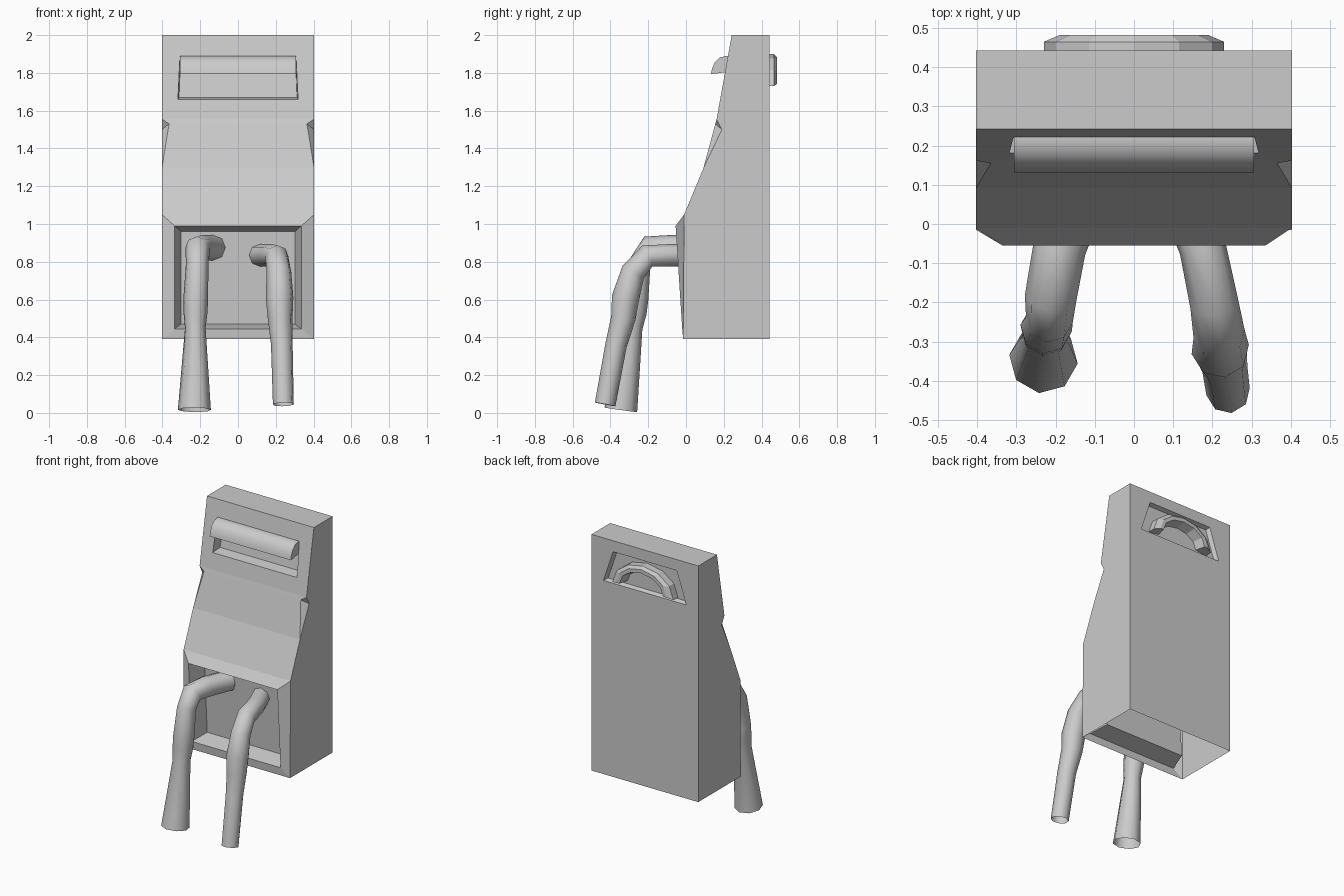
import bpy, bmesh, math
from mathutils import Vector

if "Cube" in bpy.data.objects:
    bpy.data.objects.remove(bpy.data.objects["Cube"])


def finish(bm, name, smooth=None):
    bmesh.ops.remove_doubles(bm, verts=bm.verts, dist=0.0005)
    bmesh.ops.recalc_face_normals(bm, faces=bm.faces)
    me = bpy.data.meshes.new(name)
    bm.to_mesh(me)
    bm.free()
    ob = bpy.data.objects.new(name, me)
    bpy.context.collection.objects.link(ob)
    if smooth:
        bpy.ops.object.select_all(action='DESELECT')
        ob.select_set(True)
        bpy.context.view_layer.objects.active = ob
        bpy.ops.object.shade_smooth_by_angle(angle=math.radians(smooth))
    return ob


def face(bm, pts):
    bm.faces.new([bm.verts.new(p) for p in pts])


def bridge(bm, loops, closed=True):
    """Quads between consecutive loops of equal length."""
    for a, b in zip(loops, loops[1:]):
        n = len(a)
        for i in range(n if closed else n - 1):
            j = (i + 1) % n
            face(bm, [a[i], a[j], b[j], b[i]])


def quad(top, bottom):
    """Mirrored four-corner loop from a right-hand top and bottom point."""
    m = lambda p: (-p[0], p[1], p[2])
    return [m(top), top, bottom, m(bottom)]


# Cabinet body: front panels, framed recess, back panel; open underneath
bm = bmesh.new()
F, A, B = (.403, .242, 2.0), (.403, .162, 1.555), (.365, .155, 1.53)
C, D, E = (.403, .092, 1.295), (.403, .19, 1.50), (.403, -.01, 1.05)
H, T, U = (.403, -.015, .39), (.403, .443, 2.0), (.403, .443, .39)
for a, b in ((A, B), (B, C), (C, E), (F, T)):
    face(bm, quad(a, b))
for s in (1, -1):
    for poly in ((F, A, D, C, E, H, U, T), (A, B, D), (B, C, D)):
        face(bm, [(s * x, y, z) for x, y, z in poly])


def slope(z):
    return F[1] - (2.0 - z) * (F[1] - A[1]) / (2.0 - A[2])


# upper slot, lower opening and rear trapezoid pocket
for loops in (
    [quad(F, A),
     quad((.308, slope(1.875), 1.875), (.318, slope(1.66), 1.66)),
     quad((.305, slope(1.875) + .07, 1.87), (.312, slope(1.67) + .07, 1.67))],
    [quad(E, H),
     quad((.335, -.055, .99), (.335, -.02, .445)),
     quad((.302, .07, .96), (.302, .10, .47))],
    [quad(T, U),
     quad((.24, .443, 1.925), (.312, .443, 1.71)),
     quad((.23, .415, 1.915), (.297, .415, 1.72))],
):
    bridge(bm, loops)
    face(bm, loops[-1])
finish(bm, "cabinet_body")

# Rounded hood over the slot
bm = bmesh.new()
prof = [(.25, 1.885), (.215, 1.89), (.18, 1.882), (.152, 1.855),
        (.137, 1.82), (.132, 1.793), (.205, 1.803), (.25, 1.803)]
ends = [[(s * .306, y, z) for y, z in prof] for s in (-1, 1)]
bridge(bm, ends)
for e in ends:
    face(bm, e)
finish(bm, "slot_hood", 35)

# Arched carrying handle on the back
bm = bmesh.new()
sections = []
for i in range(7):
    c, s = math.cos(math.pi * i / 6), math.sin(math.pi * i / 6)
    sections.append([(.23 * c, .415, 1.73 + .17 * s),
                     (.23 * c, .465, 1.73 + .17 * s),
                     (.19 * c, .482, 1.742 + .14 * s),
                     (.165 * c, .482, 1.742 + .115 * s),
                     (.15 * c, .415, 1.742 + .10 * s)])
bridge(bm, sections)
face(bm, sections[0])
face(bm, sections[-1])
finish(bm, "back_handle")


# Bent hoses hanging out of the opening
def hose(name, path, radii, sides=8):
    pts = [Vector(p) for p in path]
    rings, up = [], Vector((0, 0, 1))
    for i, p in enumerate(pts):
        t = Vector()
        if i:
            t += (p - pts[i - 1]).normalized()
        if i < len(pts) - 1:
            t += (pts[i + 1] - p).normalized()
        t.normalize()
        up = (up - t * up.dot(t)).normalized()
        side = t.cross(up)
        step = [2 * math.pi * k / sides for k in range(sides)]
        rings.append([p + radii[i] * (side * math.cos(a) + up * math.sin(a))
                      for a in step])
    bm = bmesh.new()
    bridge(bm, rings)
    return finish(bm, name, 50)


hose("left_hose",
     [(-.13, .09, .875), (-.19, -.06, .875), (-.213, -.19, .875),
      (-.216, -.245, .79), (-.224, -.265, .60), (-.225, -.272, .53),
      (-.226, -.285, .45), (-.231, -.345, .016)],
     [.068, .068, .066, .06, .066, .064, .055, .088])
hose("right_hose",
     [(.115, .09, .835), (.175, -.06, .835), (.205, -.205, .83),
      (.217, -.28, .745), (.22, -.32, .61), (.223, -.332, .50),
      (.232, -.37, .36), (.24, -.428, .045)],
     [.06, .06, .062, .066, .074, .066, .058, .056])
